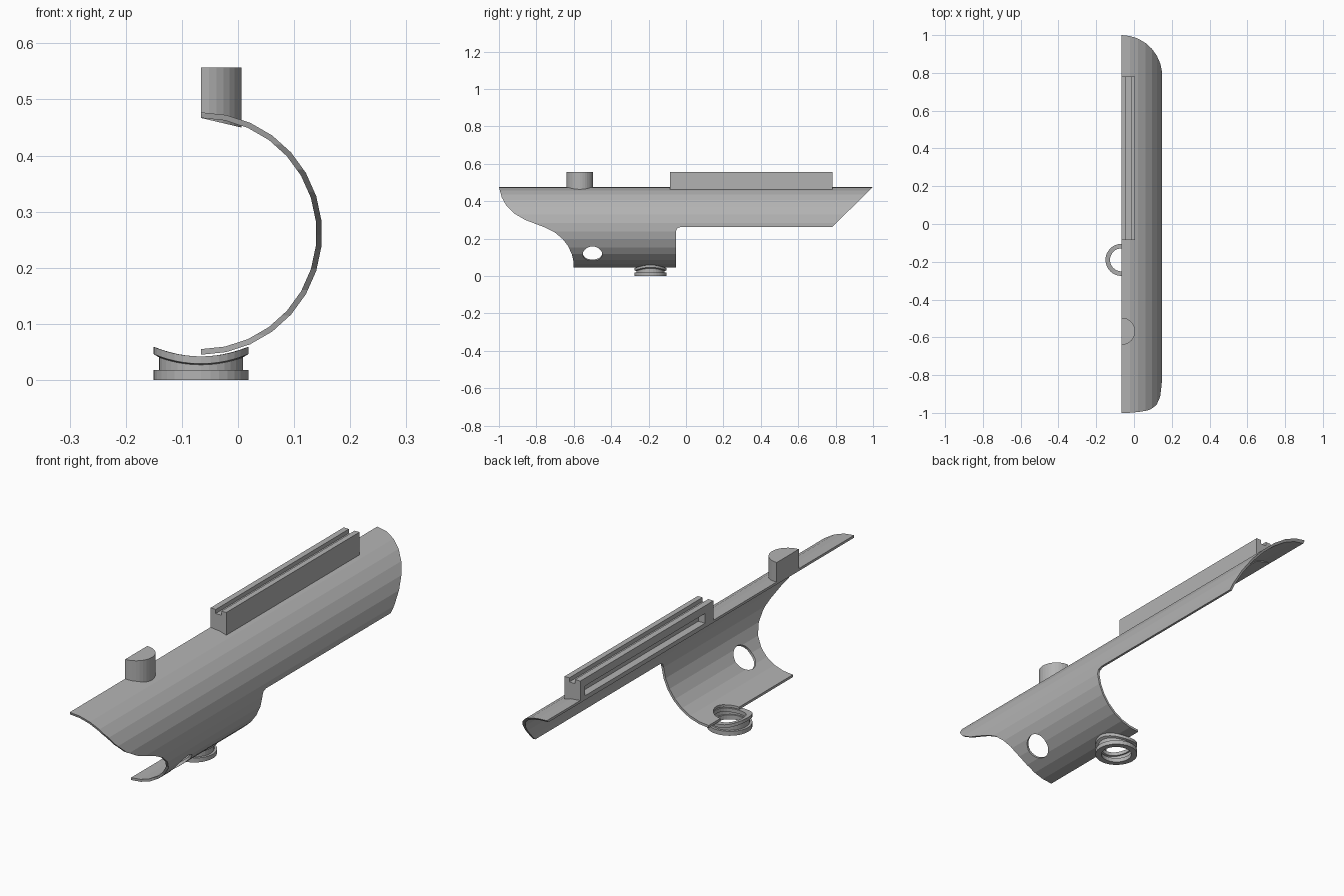
import bpy, bmesh, math
from mathutils import Vector, Matrix

if "Cube" in bpy.data.objects:
    bpy.data.objects.remove(bpy.data.objects["Cube"])

CX, CZ, R, T = -0.066, 0.261, 0.216, 0.010   # shell axis, outer radius, wall

grey = bpy.data.materials.new("plain_grey")
grey.diffuse_color = (0.45, 0.45, 0.45, 1)
grey.use_nodes = True
grey.node_tree.nodes["Principled BSDF"].inputs["Base Color"].default_value = grey.diffuse_color


def add_object(name, bm):
    bmesh.ops.recalc_face_normals(bm, faces=bm.faces)
    me = bpy.data.meshes.new(name)
    bm.to_mesh(me)
    bm.free()
    ob = bpy.data.objects.new(name, me)
    bpy.context.collection.objects.link(ob)
    me.materials.append(grey)
    return ob


def prism(name, pts, offset):
    """Closed outline of 3D points swept along an offset."""
    bm = bmesh.new()
    a = [bm.verts.new(p) for p in pts]
    b = [bm.verts.new(Vector(p) + Vector(offset)) for p in pts]
    bm.faces.new(a)
    bm.faces.new(b[::-1])
    for i in range(len(a)):
        j = (i + 1) % len(a)
        bm.faces.new((a[i], a[j], b[j], b[i]))
    return add_object(name, bm)


def cylinder(name, centre, radius, depth, tilt=0.0):
    bm = bmesh.new()
    m = Matrix.Translation(centre) @ Matrix.Rotation(tilt, 4, 'Y')
    bmesh.ops.create_cone(bm, cap_ends=True, segments=32, radius1=radius,
                          radius2=radius, depth=depth, matrix=m)
    return add_object(name, bm)


def cut(ob, tool, operation):
    tool.hide_render = True
    mod = ob.modifiers.new("cut", 'BOOLEAN')
    mod.operation, mod.object, mod.solver = operation, tool, 'EXACT'
    bpy.context.view_layer.objects.active = ob
    bpy.ops.object.modifier_apply(modifier=mod.name)
    bpy.data.objects.remove(tool, do_unlink=True)


# Half tube, trimmed to the side outline
N = 15
angles = [math.radians(-90 + 180 * i / N) for i in range(N + 1)]
arc = lambda r, y: [(CX + r * math.cos(a), y, CZ + r * math.sin(a)) for a in angles]
shell = prism("half_shell", arc(R, -1) + arc(R - T, -1)[::-1], (0, 2, 0))
outline = [(-1.0, 0.5), (-1.0, 0.475), (-0.985, 0.42), (-0.96, 0.375), (-0.92, 0.335),
           (-0.86, 0.30), (-0.80, 0.277), (-0.75, 0.258), (-0.70, 0.232),
           (-0.66, 0.198), (-0.63, 0.16), (-0.61, 0.115), (-0.602, 0.08), (-0.60, 0.02),
           (-0.053, 0.02), (-0.053, 0.24), (-0.047, 0.255), (-0.03, 0.262),
           (0.782, 0.262), (1.0, 0.477), (1.0, 0.5)]
cut(shell, prism("trim", [(-0.3, y, z) for y, z in outline], (0.7, 0, 0)), 'INTERSECT')

# Round side hole, and the opening above the collar
ang = math.radians(-42.5)
side = (CX + R * math.cos(ang), -0.5, CZ + R * math.sin(ang))
cut(shell, cylinder("side_hole", side, 0.052, 0.12, math.radians(90) - ang), 'DIFFERENCE')
cut(shell, cylinder("collar_hole", (CX, -0.19, 0.04), 0.061, 0.08), 'DIFFERENCE')

# Collar: flanged ring whose upper flange follows the tube
section = [(0.061, 0, 0), (0.085, 0, 0), (0.085, 0.018, 0), (0.075, 0.018, 0),
           (0.075, 0.027, 1), (0.085, 0.029, 1), (0.085, 0.042, 1), (0.061, 0.042, 1),
           (0.061, 0.027, 1), (0.067, 0.025, 1), (0.067, 0.018, 0), (0.061, 0.018, 0)]
bm = bmesh.new()
rings = []
for i in range(32):
    a = 2 * math.pi * i / 32
    ring = []
    for r, z, follow in section:
        x = r * math.cos(a)
        z += follow * (R - math.sqrt(R * R - x * x))
        ring.append(bm.verts.new((CX + x, -0.19 + r * math.sin(a), z)))
    rings.append(ring)
for i in range(32):
    p, q = rings[i], rings[(i + 1) % 32]
    for k in range(len(section)):
        m = (k + 1) % len(section)
        bm.faces.new((p[k], q[k], q[m], p[m]))
add_object("collar_ring", bm)

# Top rail: grooved bar with a shallow channel on the flat side
bar = [(CX, 0.467), (0.006, 0.45), (0.006, 0.557), (-0.016, 0.557), (-0.016, 0.540),
       (-0.042, 0.540), (-0.042, 0.557), (CX, 0.557)]
rail = prism("top_rail", [(x, -0.085, z) for x, z in bar], (0, 0.867, 0))
slot = [(-0.1, 0.485), (-0.035, 0.485), (-0.035, 0.525), (-0.1, 0.525)]
cut(rail, prism("slot", [(x, -0.03, z) for x, z in slot], (0, 0.78, 0)), 'DIFFERENCE')

# Front knob: half-round post
half = [(CX + 0.072 * math.cos(t), -0.568 + 0.072 * math.sin(t), 0.462)
        for t in (math.radians(-90 + 180 * i / 16) for i in range(17))]
knob = prism("front_knob", half, (0, 0, 0.095))
for v in knob.data.vertices:        # slope the base along the shell
    if v.co.z < 0.5:
        v.co.z = 0.467 - 0.236 * (v.co.x - CX)
